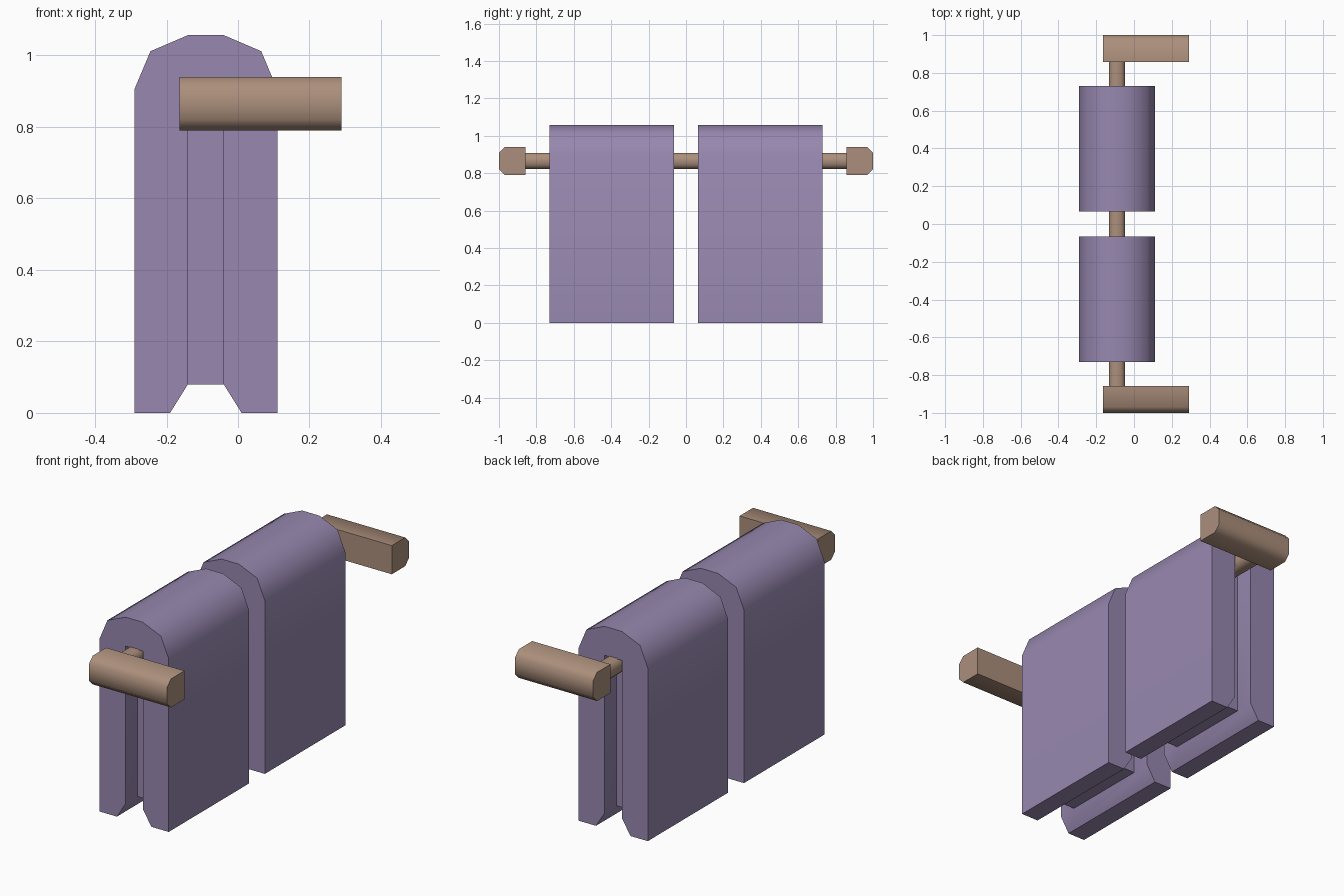
import bpy, bmesh, math

old = bpy.data.objects.get("Cube")
if old:
    bpy.data.objects.remove(old, do_unlink=True)


def material(name, color):
    mat = bpy.data.materials.new(name)
    mat.use_nodes = True
    mat.diffuse_color = (*color, 1)
    mat.node_tree.nodes["Principled BSDF"].inputs["Base Color"].default_value = (*color, 1)
    return mat


purple = material("purple cloth", (0.31, 0.245, 0.43))
wood = material("tan wood", (0.41, 0.275, 0.2))


def prism(name, points, axis, start, end, mat):
    """Extrude a 2D profile along x (profile in y, z) or y (profile in x, z)."""
    def place(a, b, t):
        return (t, a, b) if axis == "x" else (a, t, b)
    bm = bmesh.new()
    face = bm.faces.new([bm.verts.new(place(a, b, start)) for a, b in points])
    extruded = bmesh.ops.extrude_face_region(bm, geom=[face])["geom"]
    moved = [g for g in extruded if isinstance(g, bmesh.types.BMVert)]
    bmesh.ops.translate(bm, verts=moved, vec=place(0, 0, end - start))
    bmesh.ops.recalc_face_normals(bm, faces=bm.faces)
    mesh = bpy.data.meshes.new(name)
    bm.to_mesh(mesh)
    bm.free()
    mesh.materials.append(mat)
    obj = bpy.data.objects.new(name, mesh)
    bpy.context.collection.objects.link(obj)
    return obj


def select(obj):
    bpy.ops.object.select_all(action="DESELECT")
    obj.select_set(True)
    bpy.context.view_layer.objects.active = obj


def smooth(obj):
    select(obj)
    bpy.ops.object.shade_smooth_by_angle(angle=math.radians(50))


def cut(obj, cutter):
    select(obj)
    mod = obj.modifiers.new("slot", "BOOLEAN")
    mod.operation = "DIFFERENCE"
    mod.solver = "EXACT"
    mod.object = cutter
    bpy.ops.object.modifier_apply(modifier=mod.name)
    bpy.data.objects.remove(cutter, do_unlink=True)


CX = -0.09  # centre line of the bar and towels

# Folded towels: half outline mirrored about the bar, with a slot at each end
half = [(0.05, 0.08), (0.1, 0), (0.2, 0), (0.2, 0.905), (0.155, 1.012), (0.05, 1.057)]
towel_outline = [(CX + x, z) for x, z in half] + [(CX - x, z) for x, z in reversed(half)]
slot = [(CX + x, z) for x, z in ((-0.05, -0.1), (0.05, -0.1), (0.05, 0.905), (-0.05, 0.905))]
DEPTH = 0.1
for name, near, far in (("front_towel", -0.73, -0.065), ("back_towel", 0.065, 0.73)):
    towel = prism(name, towel_outline, "y", near, far, purple)
    for a, b in ((near - 0.05, near + DEPTH), (far - DEPTH, far + 0.05)):
        cut(towel, prism("slot_cutter", slot, "y", a, b, purple))
    smooth(towel)

# Rail with chamfered corners
R, C = 0.043, 0.022
corners = [(R, C), (C, R), (-C, R), (-R, C), (-R, -C), (-C, -R), (C, -R), (R, -C)]
smooth(prism("rail", [(CX + x, 0.866 + z) for x, z in corners], "y", -0.87, 0.87, wood))

# End brackets, chamfered on their outer side
bracket = [(0.857, 0.79), (0.968, 0.79), (1, 0.822), (1, 0.908), (0.968, 0.94), (0.857, 0.94)]
for name, side in (("front_bracket", -1), ("back_bracket", 1)):
    smooth(prism(name, [(side * y, z) for y, z in bracket], "x", -0.163, 0.29, wood))
